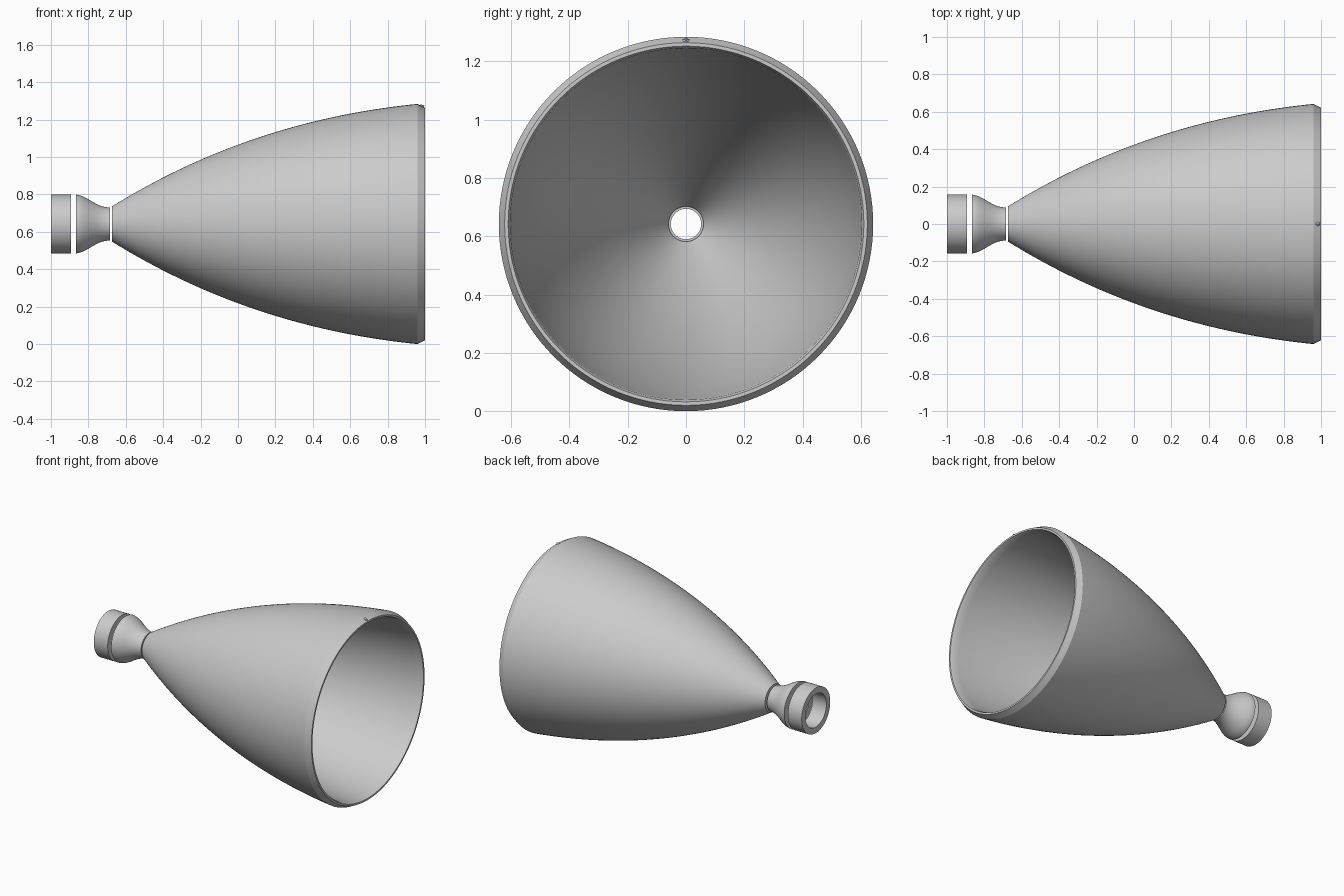
import bpy, bmesh, math
from mathutils import Vector, Matrix
from mathutils.geometry import interpolate_bezier

if "Cube" in bpy.data.objects:
    bpy.data.objects.remove(bpy.data.objects["Cube"])

AXIS_Z = 0.642
SEGMENTS = 128

metal = bpy.data.materials.new("grey_metal")
metal.use_nodes = True
GREY = (0.6, 0.6, 0.6, 1)
metal.diffuse_color = GREY
metal.node_tree.nodes["Principled BSDF"].inputs["Base Color"].default_value = GREY


def finish(name, bm):
    bmesh.ops.recalc_face_normals(bm, faces=bm.faces)
    mesh = bpy.data.meshes.new(name)
    bm.to_mesh(mesh)
    bm.free()
    mesh.materials.append(metal)
    obj = bpy.data.objects.new(name, mesh)
    bpy.context.collection.objects.link(obj)
    obj.location.z = AXIS_Z
    bpy.ops.object.select_all(action='DESELECT')
    obj.select_set(True)
    bpy.context.view_layer.objects.active = obj
    bpy.ops.object.shade_smooth_by_angle(angle=math.radians(25))
    return obj


def revolve(name, profile):
    """Spin a closed (x, radius) outline around the x axis."""
    bm = bmesh.new()
    verts = [bm.verts.new((x, 0, r)) for x, r in profile]
    edges = [bm.edges.new((a, b)) for a, b in zip(verts, verts[1:] + verts[:1])]
    bmesh.ops.spin(bm, geom=verts + edges, cent=(0, 0, 0), axis=(1, 0, 0),
                   angle=math.tau, steps=SEGMENTS, use_merge=True)
    bmesh.ops.remove_doubles(bm, verts=bm.verts, dist=1e-5)
    return finish(name, bm)


def curve(a, b, c, d, count):
    pts = interpolate_bezier(*[Vector((*p, 0)) for p in (a, b, c, d)], count)
    return [(p.x, p.y) for p in pts]


def bell(start, corner, end):
    """Parabolic wall: a quadratic curve raised to a cubic."""
    s, k, e = Vector(start), Vector(corner), Vector(end)
    return curve(s, s.lerp(k, 2 / 3), e.lerp(k, 2 / 3), e, 40)


# Straight chamber ring at the narrow end
revolve("chamber_ring", [(-1, 0.157), (-0.893, 0.157), (-0.893, 0.115), (-1, 0.115)])

# Converging throat section
outer = curve((-0.866, 0.157), (-0.81, 0.155), (-0.76, 0.088), (-0.685, 0.088), 20)
inner = curve((-0.866, 0.115), (-0.81, 0.113), (-0.76, 0.052), (-0.685, 0.052), 20)
revolve("throat", outer + inner[::-1])

# Flared bell with a chamfered rim
outer = bell((-0.674, 0.094), (0.066, 0.553), (0.96, AXIS_Z))
inner = bell((-0.674, 0.06), (0.09, 0.52), (0.985, 0.603))
revolve("bell", outer + [(1, 0.622), (1, 0.61)] + inner[::-1])

# Tiny seam mark at the top of the rim
bm = bmesh.new()
bmesh.ops.create_icosphere(bm, subdivisions=1, radius=1)
bmesh.ops.transform(bm, verts=bm.verts,
                    matrix=Matrix.Translation((0.98, 0, 0.626)) @ Matrix.Diagonal((0.018, 0.014, 0.014, 1)))
finish("rim_seam", bm)
